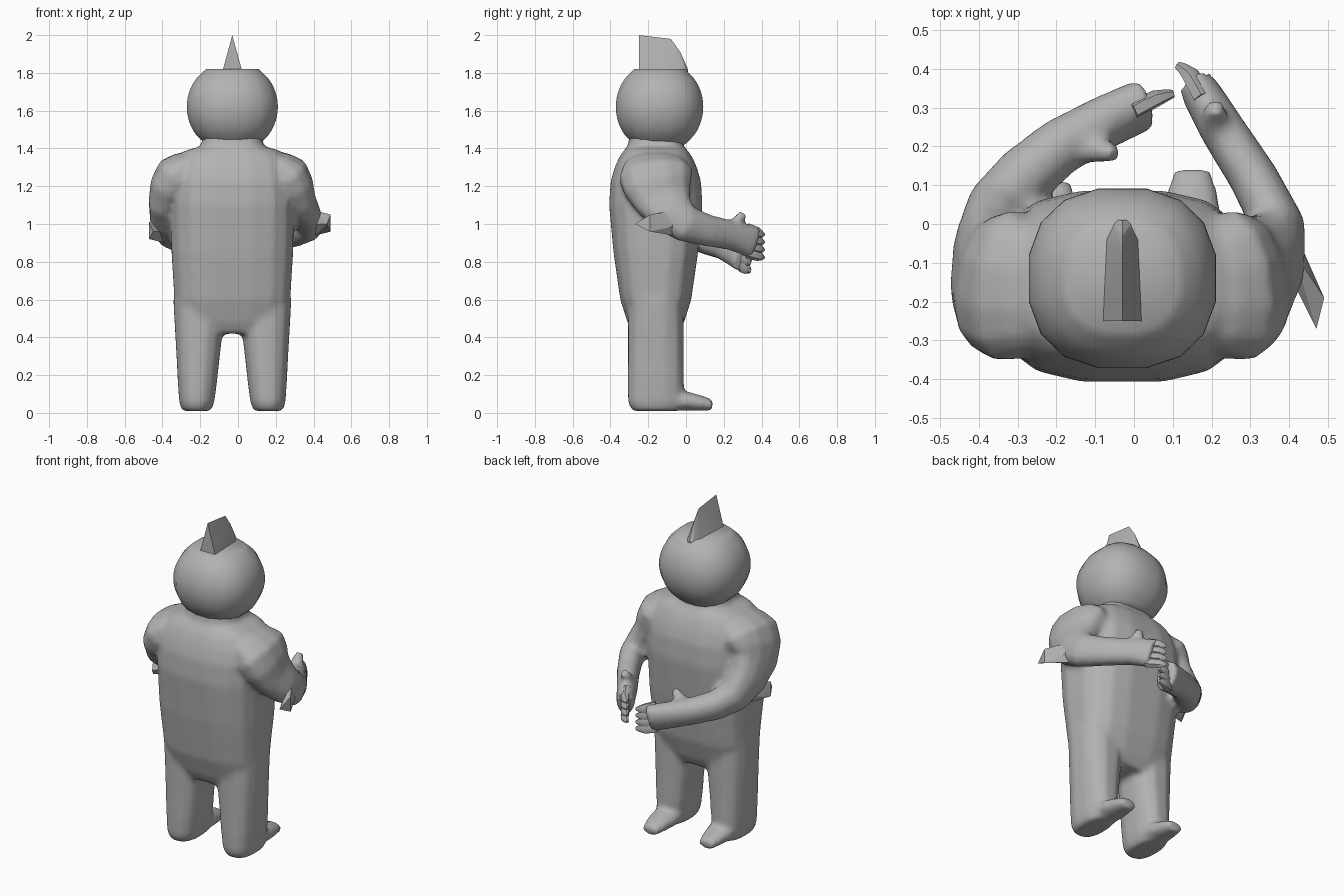
import bpy, bmesh, math
from mathutils import Vector

if "Cube" in bpy.data.objects:
    bpy.data.objects.remove(bpy.data.objects["Cube"])

grey = bpy.data.materials.new("plain grey")
grey.use_nodes = True
tone = (0.45, 0.45, 0.45, 1)
grey.diffuse_color = tone
grey.node_tree.nodes["Principled BSDF"].inputs["Base Color"].default_value = tone

MID = -0.03    # plane of symmetry of the body
SPINE = -0.16  # depth of the body's vertical axis


def finish(name, bm, angle=60):
    bmesh.ops.recalc_face_normals(bm, faces=bm.faces[:])
    mesh = bpy.data.meshes.new(name)
    bm.to_mesh(mesh)
    bm.free()
    mesh.materials.append(grey)
    part = bpy.data.objects.new(name, mesh)
    bpy.context.collection.objects.link(part)
    bpy.ops.object.select_all(action="DESELECT")
    part.select_set(True)
    bpy.context.view_layer.objects.active = part
    bpy.ops.object.shade_smooth_by_angle(angle=math.radians(angle))
    return part


def refine(sections):
    """Insert a smoothly interpolated section between each neighbouring pair."""
    result = [sections[0]]
    last = len(sections) - 1
    for i in range(last):
        before, after = sections[max(i - 1, 0)], sections[min(i + 2, last)]
        near, far = sections[i], sections[i + 1]
        result.append([(9 * (b + c) - a - d) / 16
                       for a, b, c, d in zip(before, near, far, after)])
        result.append(far)
    return result


def loft(name, sections, sides=12, power=2.2, upright=False):
    """Skin rounded rings (x, y, z, half width, half depth) along a path."""
    bm = bmesh.new()
    sections = refine(sections)
    centres = [Vector(section[:3]) for section in sections]
    last = len(centres) - 1
    up = Vector((0, 1, 0))
    rings = []
    for i, (x, y, z, width, depth) in enumerate(sections):
        along = centres[min(i + 1, last)] - centres[max(i - 1, 0)]
        along = Vector((0, 0, 1)) if upright else along.normalized()
        up = (up - along * up.dot(along)).normalized()
        side = along.cross(up)
        ring = []
        for k in range(sides):
            turn = math.tau * (k + 0.5) / sides
            c, d = math.cos(turn), math.sin(turn)
            across = math.copysign(abs(c) ** (2 / power), c) * width
            outward = math.copysign(abs(d) ** (2 / power), d) * depth
            ring.append(bm.verts.new(centres[i] + side * across + up * outward))
        rings.append(ring)
    for lower, upper in zip(rings, rings[1:]):
        for k in range(sides):
            following = (k + 1) % sides
            bm.faces.new((lower[k], lower[following], upper[following], upper[k]))
    bm.faces.new(rings[0])
    bm.faces.new(rings[-1])
    return finish(name, bm)


def hull(name, points):
    """Wrap a few points in a faceted skin."""
    bm = bmesh.new()
    for point in points:
        bm.verts.new(point)
    bmesh.ops.convex_hull(bm, input=bm.verts[:])
    finish(name, bm, angle=25)


# Torso: height, half width, half depth
torso = [(0.42, 0.24, 0.12), (0.6, 0.31, 0.19), (1.1, 0.33, 0.25),
         (1.3, 0.31, 0.22), (1.39, 0.25, 0.17), (1.41, 0.17, 0.15), (1.48, 0.16, 0.14)]
body = [loft("torso", [(MID, SPINE, *ring) for ring in torso], 16, 2.9, upright=True)]

# Head: a slightly squared ball, flat at the crown and chin
head = []
for i in range(9):
    rise = 0.05 * (i - 4)
    radius = math.sqrt(0.06 - rise ** 2)
    head.append((MID, -0.14, 1.62 + rise, radius, radius * 0.96))
loft("head", head, 16, 2.4, upright=True)

# Crest: triangular slices, tallest at one end
crest = []
for y, width, top in ((-0.25, 0.06, 2), (-0.08, 0.05, 1.98),
                      (-0.03, 0.05, 1.91), (0.01, 0.03, 1.82)):
    crest += [(MID - width, y, 1.78), (MID + width, y, 1.78), (MID, y, top)]
hull("crest", crest)

# Legs taper downward; each foot points along +y
for label, s, toe in (("left", 1, 0.14), ("right", -1, 0.11)):
    leg = []
    for z, fullness in ((0.01, 0.8), (0.06, 1), (0.3, 1), (0.6, 1)):
        x = MID + s * (0.19 - 0.03 * z)
        leg.append((x, SPINE, z, fullness * (0.09 + 0.09 * z), fullness * 0.15))
    body.append(loft(label + "_leg", leg, power=2.5, upright=True))
    x = MID + s * 0.18
    body.append(loft(label + "_foot", [(x, SPINE, 0.07, 0.08, 0.06),
                                       (x, toe - 0.12, 0.06, 0.08, 0.05),
                                       (x, toe, 0.04, 0.05, 0.03)], 10))

# Arms: mirrored shoulders, forearms folded toward each other
shoulder = [(0.2, -0.17, 1.33, 0.06, 0.14), (0.29, SPINE, 1.26, 0.12, 0.2),
            (0.35, -0.12, 1.13, 0.09, 0.16)]
thickness = [(0.07, 0.1), (0.06, 0.08), (0.05, 0.09)]
forearms = (
    ("left", 1, 1, [(0.37, 0, 1), (0.23, 0.24, 0.94), (0.16, 0.36, 0.9)]),
    ("right", -1, 1.2, [(-0.35, 0.04, 0.96), (-0.19, 0.2, 0.89), (0.03, 0.31, 0.83)]))
for label, s, bulk, joints in forearms:
    arm = [(MID + s * x, *rest) for x, *rest in shoulder]
    arm += [(*joint, width * bulk, depth)
            for joint, (width, depth) in zip(joints, thickness)]
    body.append(loft(label + "_arm", arm))

    elbow, wrist, palm = [Vector(joint) for joint in joints]
    reach = (palm - wrist).normalized()
    inward = Vector((-s, 0, 0))

    # Four fingers fanned down the end of the hand, tips curling inward
    for i in range(4):
        root = palm - reach * 0.04 + Vector((0, 0, 0.06 - 0.04 * i))
        knuckle = root + reach * 0.07
        tip = knuckle + reach * 0.03 + inward * 0.02
        loft(f"{label}_finger_{i + 1}",
             [(*root, 0.035, 0.025), (*knuckle, 0.03, 0.022), (*tip, 0.01, 0.01)], 6)

    # Thumb rising from the inner side of the hand
    base = wrist.lerp(palm, 0.3) + Vector((0, -0.04, 0.04))
    if s > 0:
        tip = base + Vector((0, 0.07, 0.09))
    else:
        tip = base + Vector((0.08, -0.01, 0.06))
    body.append(loft(label + "_thumb", [(*base, 0.04, 0.04), (*tip, 0.03, 0.025)], 7))

    # Fin sweeping backward from the elbow
    root = elbow + Vector((s * 0.04, -0.07, 0))
    fin = [root + Vector((0, 0, h)) for h in (-0.06, 0.07)]
    fin += [root + inward * 0.04, root + Vector((0, 0.06, 0))]
    fin += [root + Vector((s * 0.08, -0.12, h)) for h in (-0.04, 0.05)]
    fin.append(root + Vector((s * 0.06, -0.2 if s > 0 else -0.16, 0)))
    hull(label + "_elbow_fin", fin)

# Fuse torso and limbs into one softly blended skin
bpy.ops.object.select_all(action="DESELECT")
for part in body:
    part.select_set(True)
bpy.context.view_layer.objects.active = body[0]
bpy.ops.object.join()
skin = bpy.context.object
skin.name = "body"
fuse = skin.modifiers.new("fuse", "REMESH")
fuse.mode = "VOXEL"
fuse.voxel_size = 0.015
fuse.use_smooth_shade = True
soften = skin.modifiers.new("soften", "SMOOTH")
soften.factor = 0.5
soften.iterations = 8
